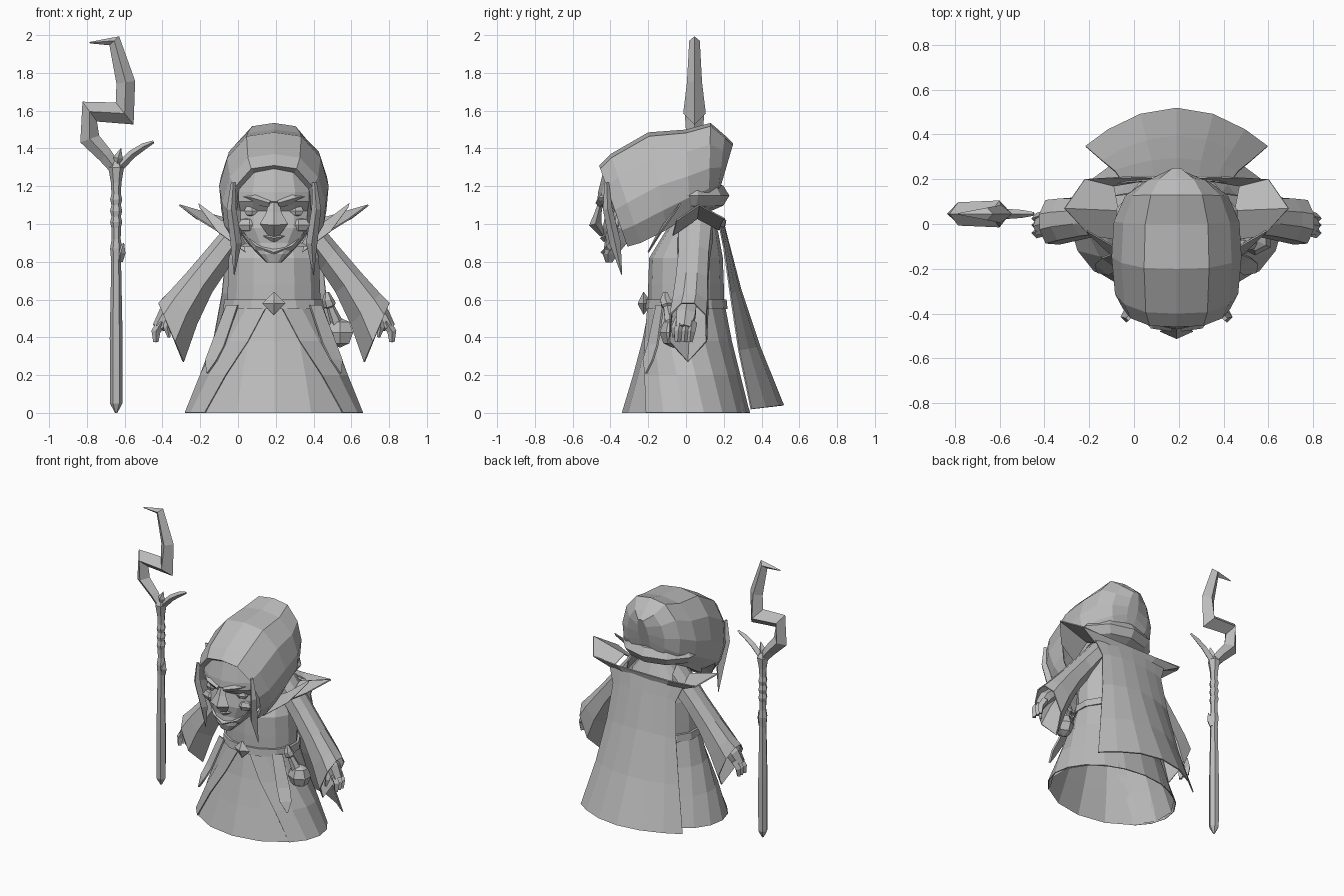
import bpy, bmesh
from math import sin, cos, tau, radians
from mathutils import Vector

cube = bpy.data.objects.get("Cube")
if cube:
    bpy.data.objects.remove(cube, do_unlink=True)

CENTRE = 0.19   # the figure stands beside its staff

grey = bpy.data.materials.new("stone_grey")
grey.use_nodes = True
colour = (0.5, 0.5, 0.5, 1)
grey.diffuse_color = colour
grey.node_tree.nodes["Principled BSDF"].inputs["Base Color"].default_value = colour


def finish(name, bm, offset, thick=0):
    bmesh.ops.translate(bm, verts=bm.verts, vec=(offset, 0, 0))
    bmesh.ops.recalc_face_normals(bm, faces=bm.faces)
    mesh = bpy.data.meshes.new(name)
    bm.to_mesh(mesh)
    bm.free()
    obj = bpy.data.objects.new(name, mesh)
    bpy.context.collection.objects.link(obj)
    mesh.materials.append(grey)
    if thick:
        mod = obj.modifiers.new("thickness", 'SOLIDIFY')
        mod.thickness = thick
        mod.offset = 0
    return obj


def loft(name, rings, closed=True, caps=(True, True), thick=0, offset=CENTRE):
    """Skin a row of equal-length rings, or open strips when not closed."""
    bm = bmesh.new()
    rows = [[bm.verts.new(p) for p in ring] for ring in rings]
    n = len(rows[0])
    for a, b in zip(rows, rows[1:]):
        for i in range(n if closed else n - 1):
            j = (i + 1) % n
            bm.faces.new((a[i], a[j], b[j], b[i]))
    if closed:
        for row, wanted in zip((rows[0], rows[-1]), caps):
            if wanted:
                bm.faces.new(row)
    return finish(name, bm, offset, thick)


def tube(name, path, radii, sides=4, depth=1.0, offset=CENTRE):
    """Sweep a polygon along a path; depth stretches it front to back."""
    pts = [Vector(p) for p in path]
    rings = []
    for i, (p, r) in enumerate(zip(pts, radii)):
        t = (pts[min(i + 1, len(pts) - 1)] - pts[max(i - 1, 0)]).normalized()
        across = t.cross(Vector((0, 1, 0)))
        if across.length < 0.1:
            across = Vector((1, 0, 0))
        across.normalize()
        up = across.cross(t)
        rings.append([p + across * r * cos(tau * k / sides) + up * r * depth * sin(tau * k / sides)
                      for k in range(sides)])
    return loft(name, rings, offset=offset)


def ball(name, centre, scale, segs=8, rings=5):
    bm = bmesh.new()
    bmesh.ops.create_uvsphere(bm, u_segments=segs, v_segments=rings, radius=1)
    bmesh.ops.scale(bm, verts=bm.verts, vec=scale)
    bmesh.ops.translate(bm, verts=bm.verts, vec=centre)
    return finish(name, bm, CENTRE)


def arc(z, rx, ry, cy=0, n=14, gap=0):
    """Points round an ellipse from the front, leaving a front gap (degrees)."""
    g = radians(gap)
    count = n + 1 if gap else n
    angles = [g + (tau - 2 * g) * i / n for i in range(count)]
    return [(rx * sin(a), cy - ry * cos(a), z) for a in angles]


def mirrored(points, s):
    return [(s * x, y, z) for x, y, z in points]


# Robe: inner skirt, open outer skirt and torso
loft("inner_skirt", [arc(0, .455, .34), arc(.2, .385, .28), arc(.38, .312, .232), arc(.56, .25, .195)],
     caps=(False, False))
loft("outer_skirt", [arc(0, .47, .335, 0, 14, 51), arc(.2, .395, .285, 0, 14, 40),
                     arc(.38, .322, .24, 0, 14, 25), arc(.56, .26, .205, 0, 14, 9)],
     closed=False, thick=.006)
loft("torso", [arc(.55, .255, .2), arc(.68, .25, .2), arc(.82, .245, .195),
               arc(.96, .2, .14, .03), arc(1.07, .11, .06, .06)], caps=(False, True))

# Belt with buckle
loft("belt", [arc(.55, .255, .2), arc(.55, .275, .22), arc(.6, .27, .215), arc(.6, .25, .2)])
tube("buckle", [(0, -.2, .58), (0, -.225, .58), (0, -.255, .58)], [.03, .062, .004])

# Cape: a widening, outward bowed sheet that hangs from the collar
cape_rows = [(1.0, .29, .18, .2), (.9, .25, .2, .225), (.65, .275, .235, .29),
             (.35, .33, .28, .39), (.04, .405, .345, .515)]
loft("cape", [[(w * u, back + (edge - back) * u * u, z - .02 * u * u)
               for u in (-1, -.75, -.4, 0, .4, .75, 1)] for z, w, edge, back in cape_rows],
     closed=False, thick=.008)

# Collar: one flared sheet round the back, ending in wings over the shoulders
half_top = [(0, .21, 1.02), (.2, .21, 1.02), (.41, .2, 1.03), (.5, .07, 1.1), (.39, -.05, 1.02)]
half_low = [(0, .2, .97), (.17, .19, .97), (.28, .17, .97), (.26, .06, 1.03), (.26, -.07, .94)]
loft("collar", [mirrored(half[:0:-1], -1) + half for half in (half_top, half_low)],
     closed=False, thick=.008)

# Hood: tilted arches from the face opening to the drooping peak
ARCH = [(-.75, 0), (-.96, .2), (-1, .45), (-.85, .74), (-.5, .96), (0, 1),
        (.5, .96), (.85, .74), (1, .45), (.96, .2), (.75, 0)]


def arch(top_y, top_z, low_y, low_z, half):
    return [(u * half, low_y + (top_y - low_y) * v, low_z + (top_z - low_z) * v) for u, v in ARCH]


loft("hood", [arch(-.40, 1.27, -.26, .9, .2), arch(-.46, 1.31, -.31, .88, .24),
              arch(-.4, 1.37, -.24, .9, .275), arch(-.2, 1.485, -.1, .97, .29),
              arch(0, 1.5, .02, 1.05, .28), arch(.13, 1.535, .12, 1.1, .23),
              arch(.205, 1.47, .17, 1.16, .15), arch(.25, 1.425, .19, 1.22, .04)],
     caps=(False, True))
ball("hood_fold", (0, -.01, 1.15), (.285, .24, .105), 10, 6)

# Face: height, half width, front and side depth of each row
face_rows = [(1.31, .18, -.43, -.25), (1.17, .215, -.465, -.25), (1.12, .215, -.47, -.25),
             (1.07, .205, -.425, -.25), (.98, .2, -.44, -.27), (.9, .14, -.43, -.31),
             (.84, .085, -.44, -.36), (.795, .04, -.425, -.39)]
loft("face", [[(w * sin(a), edge + (y - edge) * cos(a) ** .6, z)
               for a in (-1.57, -1.05, -.55, 0, .55, 1.05, 1.57)] for z, w, y, edge in face_rows])
tube("nose", [(0, -.445, 1.14), (0, -.465, 1.06), (0, -.48, 1.0), (0, -.44, .94)],
     [.025, .04, .075, .03], depth=.45)
tube("lower_lip", [(-.16, -.36, .95), (-.09, -.4, .88), (0, -.43, .85), (.09, -.4, .88), (.16, -.36, .95)],
     [.008, .022, .022, .022, .008])
tube("upper_lip", [(-.17, -.36, .96), (0, -.435, .925), (.17, -.36, .96)], [.01, .02, .01])

# Paired parts
for s, side in ((1, "left"), (-1, "right")):
    def pair_tube(name, path, radii, **options):
        tube(side + "_" + name, mirrored(path, s), radii, **options)

    pair_tube("brow", [(.02, -.455, 1.11), (.1, -.44, 1.135), (.2, -.35, 1.15)], [.025, .03, .012])
    ball(side + "_eye", (s * .115, -.395, 1.07), (.05, .03, .032), 6, 4)
    ball(side + "_cheek", (s * .13, -.38, .995), (.07, .045, .04), 6, 4)
    pair_tube("hair_strand", [(.215, -.42, 1.22), (.225, -.415, 1.08), (.2, -.375, .9), (.21, -.34, .73)],
              [.012, .025, .03, .002])

    # Lapel spike
    lapel = [[(.4, -.03, 1.11), (.28, -.1, 1.02), (.18, -.14, .97)],
             [(.395, -.04, 1.09), (.3, -.13, .96), (.15, -.2, .85)]]
    loft(side + "_lapel", [mirrored(row, s) for row in lapel], closed=False, thick=.008)

    # Sleeve: upper and lower edge of each section, half depth and centre
    sections = [(.17, 1.08, .2, .84, .1, .05), (.34, .88, .25, .76, .09, .04),
                (.46, .74, .33, .64, .095, .03), (.56, .63, .41, .47, .105, .02),
                (.61, .58, .48, .27, .11, .01)]
    rings = []
    for tx, tz, bx, bz, depth, cy in sections:
        rings.append([(s * (bx + (tx - bx) * v), cy + depth * w, bz + (tz - bz) * v)
                      for v, w in ((0, 0), (.35, .9), (.8, .85), (1, .3), (1, -.3), (.8, -.85), (.35, -.9))])
    loft(side + "_sleeve", rings, caps=(False, False), thick=.008)

    # Hand with curled fingers and thumb
    pair_tube("palm", [(.5, .01, .58), (.57, 0, .52), (.61, -.01, .45)], [.04, .045, .035],
              sides=6, depth=1.3)
    for k, y in enumerate((-.03, .005, .035)):
        pair_tube("finger_%d" % (k + 1), [(.595, y, .48), (.625, y - .01, .43), (.625, y - .015, .375)],
                  [.025, .024, .014])
    pair_tube("thumb", [(.56, -.035, .5), (.565, -.06, .45), (.555, -.065, .4)], [.022, .02, .008])

    # Hanging sash end
    sash = [[(.19, -.155, .57), (.25, -.12, .57)], [(.26, -.2, .36), (.33, -.15, .36)],
            [(.3, -.225, .28), (.36, -.175, .28)], [(.35, -.215, .21), (.355, -.21, .21)]]
    loft(side + "_sash", [mirrored(row, s) for row in sash], closed=False, thick=.012)

# Flask on the belt
ball("flask", (.35, -.07, .425), (.08, .07, .08), 6, 4)
tube("flask_neck", [(.335, -.08, .47), (.3, -.1, .56), (.295, -.1, .57), (.285, -.11, .6), (.28, -.11, .64)],
     [.035, .022, .035, .03, .012], sides=6)

# Staff shaft: tapered foot, ridged grip and widening head
SX, SY = -.645, .045
shaft = [(0, .006), (.05, .033), (.4, .034), (.8, .026), (.87, .032), (.92, .024)]
shaft += [(.98 + .03 * k, .032 if k % 2 else .025) for k in range(7)]
shaft += [(1.22, .028), (1.3, .042), (1.33, .02)]
tube("staff_shaft", [(SX, SY, z) for z, r in shaft], [r for z, r in shaft], sides=6, offset=0)

# Staff crook, branch and thorns
tube("staff_crook", [(-.64, SY, 1.28), (-.7, SY, 1.36), (-.785, SY, 1.45), (-.785, SY, 1.595), (-.6, SY, 1.585),
                     (-.594, SY, 1.75), (-.655, SY, 1.97), (-.785, SY, 1.96)],
     [.03, .04, .053, .065, .075, .05, .035, .004], depth=.8, offset=0)
tube("staff_branch", [(-.64, SY, 1.29), (-.56, SY, 1.37), (-.5, SY, 1.41), (-.447, SY, 1.435)],
     [.025, .022, .018, .008], offset=0)
for name, x, z in (("upper_thorn", -.64, 1.3), ("lower_thorn", -.625, .8)):
    tube(name, [(x, SY, z), (x + .005, SY - .01, z + .05), (x + .02, SY - .01, z + .1)],
         [.015, .025, .002], offset=0)
